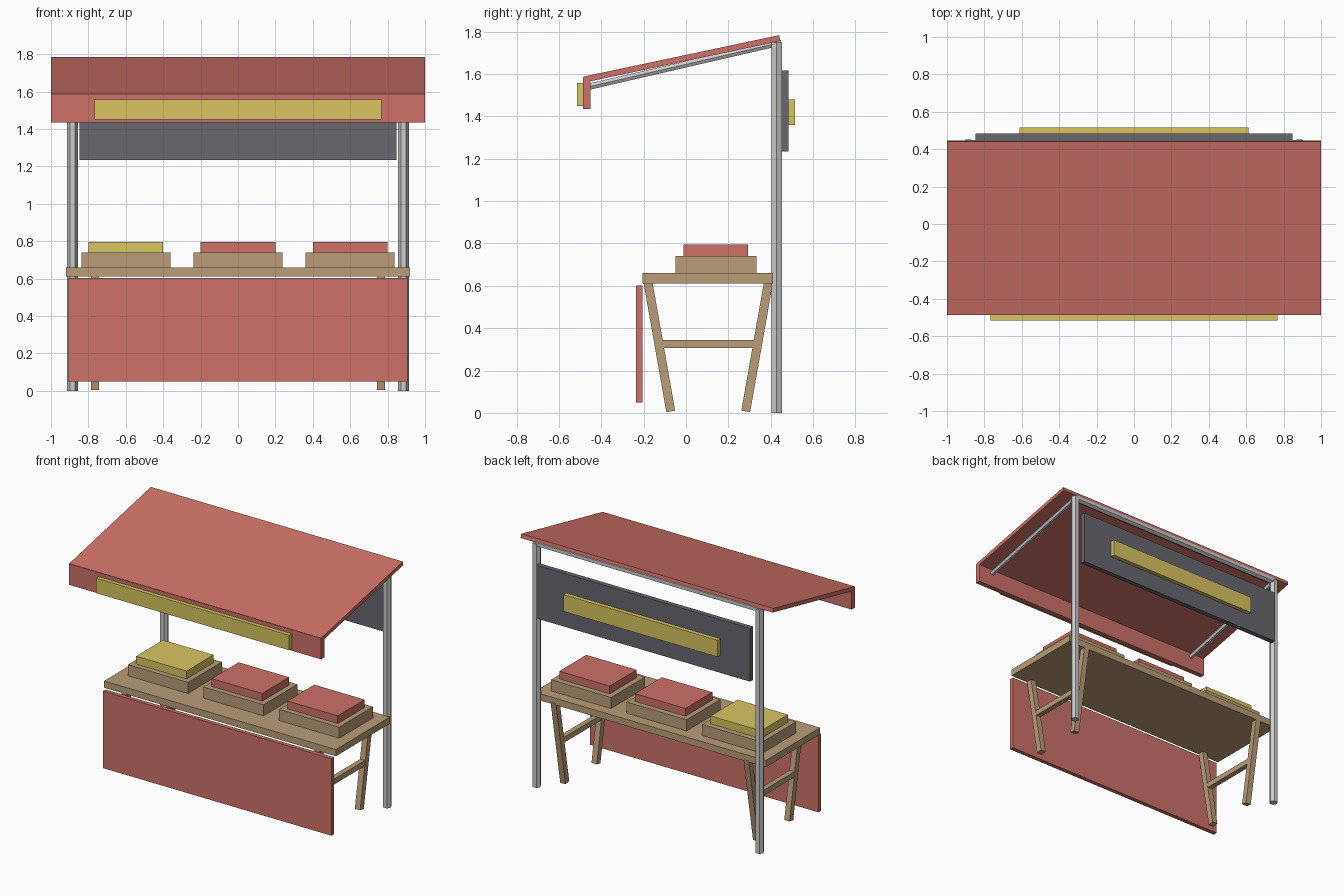
import bpy
import bmesh
from math import atan2, hypot, pi, cos, sin
from mathutils import Vector, Matrix

if "Cube" in bpy.data.objects:
    bpy.data.objects.remove(bpy.data.objects["Cube"])


def material(name, rgb):
    m = bpy.data.materials.new(name)
    m.diffuse_color = (*rgb, 1)
    m.use_nodes = True
    m.node_tree.nodes["Principled BSDF"].inputs["Base Color"].default_value = m.diffuse_color
    return m


red = material("red_fabric", (0.61, 0.165, 0.138))
yellow = material("yellow_paint", (0.69, 0.56, 0.12))
wood = material("wood", (0.49, 0.34, 0.19))
dark = material("dark_board", (0.14, 0.14, 0.155))


def finish(name, bm, mat):
    bmesh.ops.recalc_face_normals(bm, faces=bm.faces)
    me = bpy.data.meshes.new(name)
    bm.to_mesh(me)
    bm.free()
    if mat:
        me.materials.append(mat)
    ob = bpy.data.objects.new(name, me)
    bpy.context.collection.objects.link(ob)
    return ob


def box(name, x, y, z, mat):
    """Box from (min, max) ranges."""
    bm = bmesh.new()
    size = [r[1] - r[0] for r in (x, y, z)]
    mid = [(r[1] + r[0]) / 2 for r in (x, y, z)]
    bmesh.ops.create_cube(bm, size=1, matrix=Matrix.Translation(mid) @ Matrix.Diagonal((*size, 1)))
    return finish(name, bm, mat)


def slanted(name, x, width, a, b, thick, mat):
    """Box running between two (y, z) points."""
    dy, dz = b[0] - a[0], b[1] - a[1]
    bm = bmesh.new()
    place = Matrix.Translation((x, (a[0] + b[0]) / 2, (a[1] + b[1]) / 2))
    turn = Matrix.Rotation(atan2(dz, dy), 4, 'X')
    bmesh.ops.create_cube(bm, size=1, matrix=place @ turn @ Matrix.Diagonal((width, hypot(dy, dz), thick, 1)))
    return finish(name, bm, mat)


def tube(name, a, b, r, side):
    """Six-sided tube between two points, with a corner pointing along side."""
    a, b, u = Vector(a), Vector(b), Vector(side)
    v = (b - a).normalized().cross(u)
    bm = bmesh.new()
    rings = [[bm.verts.new(p + (u * cos(i * pi / 3) + v * sin(i * pi / 3)) * r) for i in range(6)]
             for p in (a, b)]
    for ring in rings:
        bm.faces.new(ring)
    for i in range(6):
        j = (i + 1) % 6
        bm.faces.new((rings[0][i], rings[0][j], rings[1][j], rings[1][i]))
    return finish(name, bm, None)


# Table top and front cloth
box("table_top", (-0.92, 0.92), (-0.205, 0.41), (0.612, 0.66), wood)
box("front_cloth", (-0.907, 0.907), (-0.235, -0.205), (0.05, 0.602), red)

# Trestles and frame, both ends
for s, end in ((-1, "left"), (1, "right")):
    x = s * 0.765
    slanted(f"{end}_front_leg", x, 0.042, (-0.072, 0.007), (-0.181, 0.625), 0.042, wood)
    slanted(f"{end}_back_leg", x, 0.042, (0.282, 0.007), (0.391, 0.625), 0.042, wood)
    box(f"{end}_crossbar", (x - 0.019, x + 0.019), (-0.125, 0.335), (0.306, 0.345), wood)
    xp = s * 0.885
    tube(f"{end}_post", (xp, 0.428, 0), (xp, 0.428, 1.75), 0.029, (1, 0, 0))
    tube(f"{end}_roof_rod", (xp, 0.428, 1.745), (xp, -0.46, 1.54), 0.017, (1, 0, 0))

# Rear beam
tube("rear_beam", (-0.885, 0.428, 1.746), (0.885, 0.428, 1.746), 0.025, (0, 0, 1))

# Sloping canopy and hanging valance
slanted("canopy", 0, 2.0, (-0.482, 1.574), (0.443, 1.770), 0.028, red)
box("valance", (-1, 1), (-0.486, -0.45), (1.436, 1.585), red)

# Signs
box("front_sign", (-0.767, 0.767), (-0.515, -0.484), (1.45, 1.557), yellow)
box("rear_board", (-0.848, 0.848), (0.45, 0.485), (1.235, 1.617), dark)
box("rear_sign", (-0.612, 0.612), (0.483, 0.515), (1.36, 1.48), yellow)

# Goods trays
for x, mat, n in ((-0.6, yellow, "left"), (0, red, "middle"), (0.6, red, "right")):
    box(f"{n}_tray", (x - 0.238, x + 0.238), (-0.05, 0.333), (0.66, 0.74), wood)
    box(f"{n}_goods", (x - 0.2, x + 0.2), (-0.012, 0.293), (0.74, 0.796), mat)
